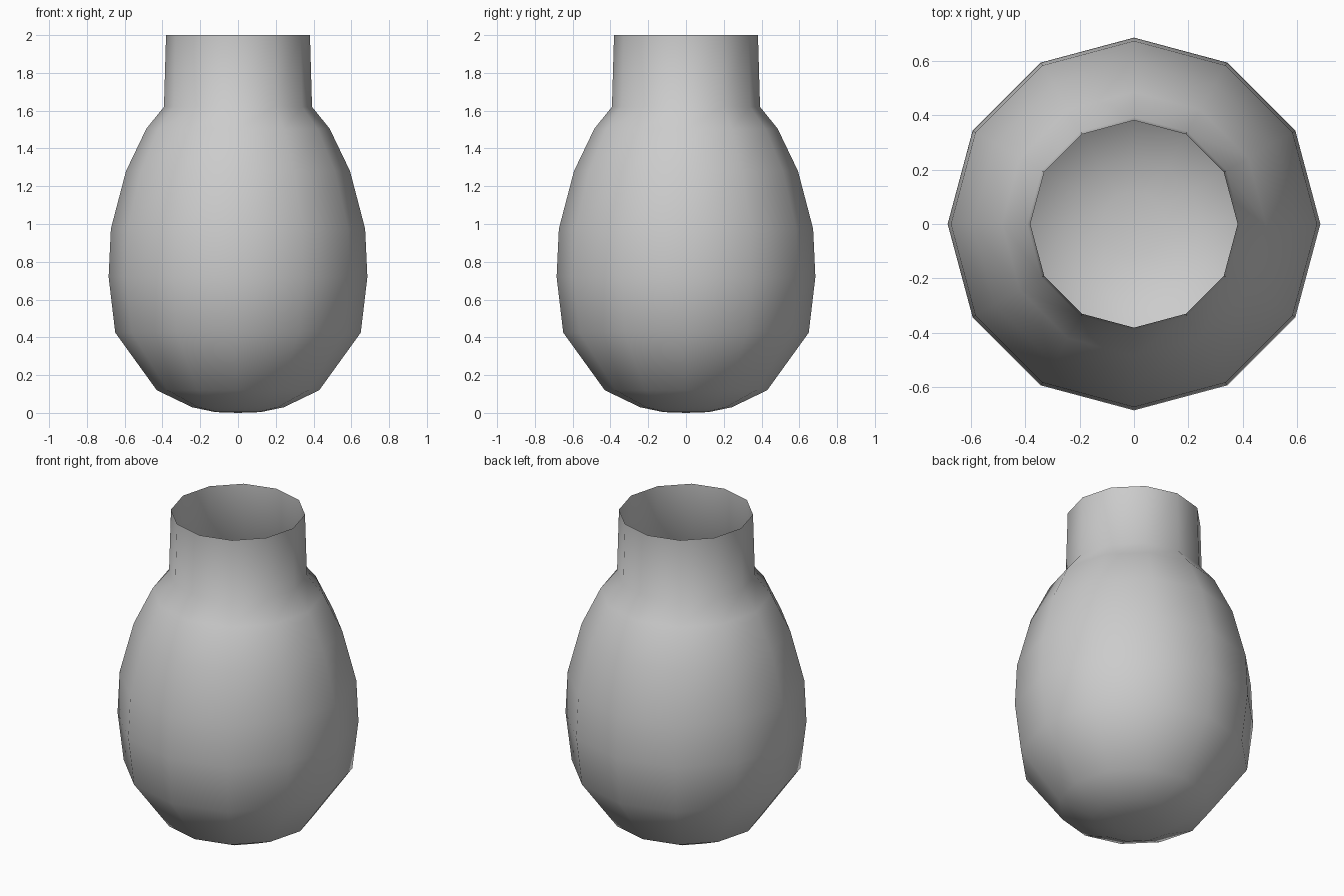
import bpy, bmesh, math

if "Cube" in bpy.data.objects:
    bpy.data.objects.remove(bpy.data.objects["Cube"])

SIDES = 12
# Radius and height from the base up to the open rim
profile = [(0.12, 0.004), (0.243, 0.03), (0.43, 0.12), (0.65, 0.425),
           (0.685, 0.72), (0.673, 0.975), (0.593, 1.28), (0.485, 1.505),
           (0.392, 1.62), (0.381, 2.0)]

bm = bmesh.new()


def ring(r, z):
    return [bm.verts.new((r * math.cos(2 * math.pi * i / SIDES),
                          r * math.sin(2 * math.pi * i / SIDES), z))
            for i in range(SIDES)]


# Turned wall, open at the top
rings = [ring(r, z) for r, z in profile]
for low, high in zip(rings, rings[1:]):
    for i in range(SIDES):
        j = (i + 1) % SIDES
        bm.faces.new((low[i], low[j], high[j], high[i]))

# Rounded bottom closed with a fan
base = bm.verts.new((0, 0, 0))
for i in range(SIDES):
    bm.faces.new((base, rings[0][(i + 1) % SIDES], rings[0][i]))

for f in bm.faces:
    f.smooth = True

mesh = bpy.data.meshes.new("vase")
bm.to_mesh(mesh)
bm.free()
vase = bpy.data.objects.new("vase", mesh)
bpy.context.collection.objects.link(vase)
